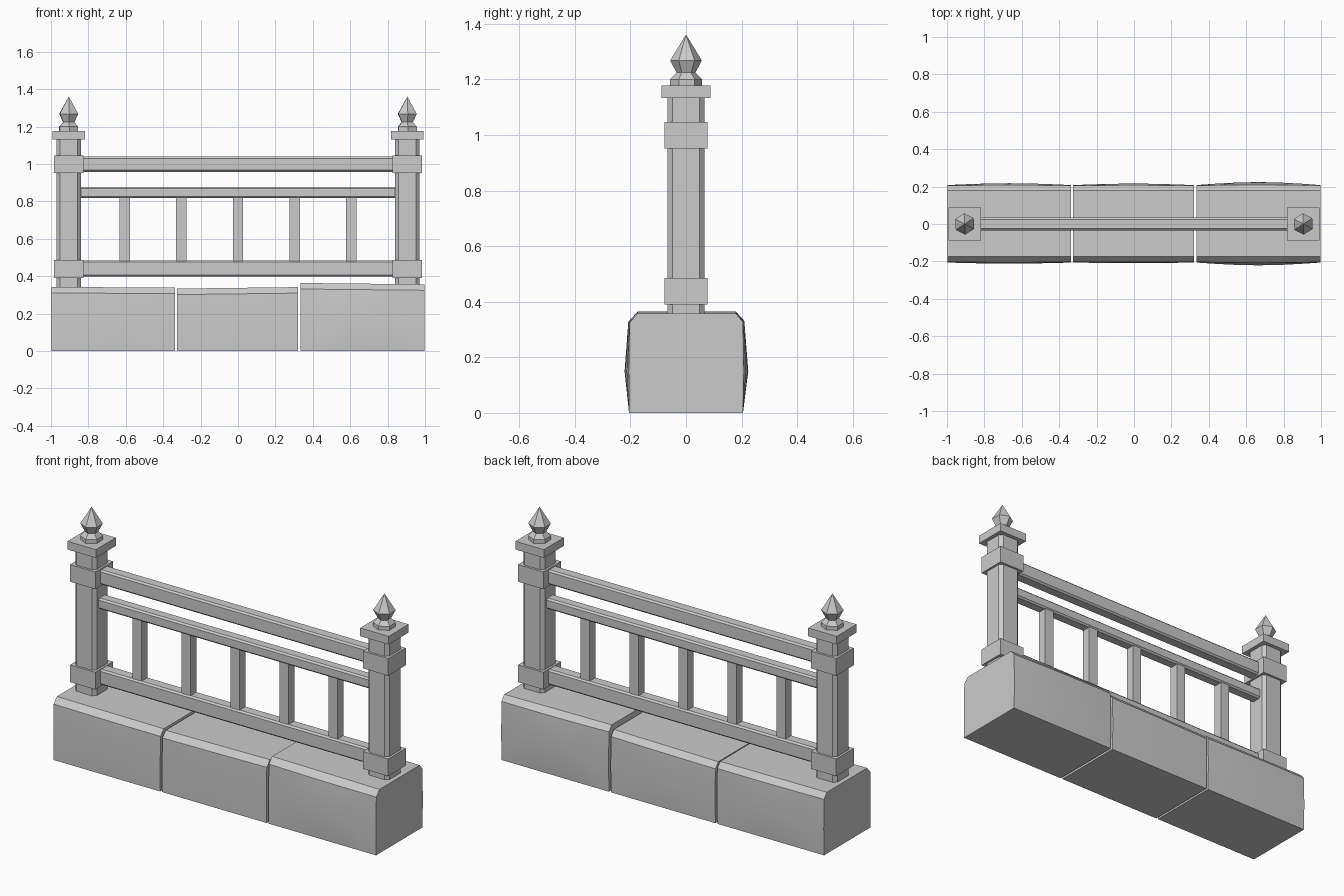
import bpy, bmesh, math

if "Cube" in bpy.data.objects:
    bpy.data.objects.remove(bpy.data.objects["Cube"])


def make(name, bm, smooth=False):
    bmesh.ops.recalc_face_normals(bm, faces=bm.faces)
    me = bpy.data.meshes.new(name)
    bm.to_mesh(me)
    bm.free()
    ob = bpy.data.objects.new(name, me)
    bpy.context.collection.objects.link(ob)
    if smooth:
        bpy.ops.object.select_all(action='DESELECT')
        ob.select_set(True)
        bpy.context.view_layer.objects.active = ob
        bpy.ops.object.shade_smooth_by_angle(angle=math.radians(25))
    return ob


def loft(name, rings, smooth=False):
    # skin between closed rings of points, capped at both ends
    bm = bmesh.new()
    vs = [[bm.verts.new(p) for p in r] for r in rings]
    n = len(vs[0])
    for a, b in zip(vs, vs[1:]):
        for i in range(n):
            j = (i + 1) % n
            bm.faces.new((a[i], a[j], b[j], b[i]))
    bm.faces.new(vs[0])
    bm.faces.new(vs[-1])
    return make(name, bm, smooth)


def box(name, x, hx, hy, z0, z1):
    return loft(name, [[(x + sx * hx, sy * hy, z) for sx, sy in
                        ((-1, -1), (1, -1), (1, 1), (-1, 1))] for z in (z0, z1)])


def chamfered(h, k, c):
    # rectangle outline with cut corners
    return [(-h + c, -k), (h - c, -k), (h, -k + c), (h, k - c),
            (h - c, k), (-h + c, k), (-h, k - c), (-h, -k + c)]


def rail(name, z0, z1, half, end):
    zc, k = (z0 + z1) / 2, (z1 - z0) / 2
    loft(name, [[(x, y, zc + z) for y, z in chamfered(half, k, 0.009)]
                for x in (-end, end)])


def stone(name, x0, x1, h0, h1, front, back):
    # worn stone: cross-section bulges toward the middle of its length
    rings = []
    for i in range(7):
        t = i / 6
        h = h0 + (h1 - h0) * t
        s = math.sin(math.pi * t)
        f, b = front * s, back * s
        x = x0 + (x1 - x0) * t
        rings.append([(x, y, z) for y, z in (
            (-0.205, 0), (-0.206 - f, 0.15), (-0.203 - f * 0.3, h - 0.032),
            (-0.175, h), (0.18, h), (0.205 + b * 0.3, h - 0.03),
            (0.208 + b, 0.15), (0.205, 0))])
    loft(name, rings, True)


# stone base
stone("base_stone_left", -0.997, -0.337, 0.343, 0.339, 0.006, 0.01)
stone("base_stone_middle", -0.325, 0.32, 0.334, 0.342, 0.003, 0.008)
stone("base_stone_right", 0.333, 0.997, 0.364, 0.357, 0.015, 0.016)

# posts with collars, cap and spear finial
for side, x in (("left", -0.905), ("right", 0.905)):
    loft("post_" + side, [[(x + a, b, z) for a, b in chamfered(0.066, 0.066, 0.018)]
                          for z in (0.32, 1.14)])
    box("lower_collar_" + side, x, 0.078, 0.078, 0.39, 0.486)
    box("upper_collar_" + side, x, 0.078, 0.078, 0.951, 1.047)
    box("cap_" + side, x, 0.088, 0.088, 1.132, 1.178)
    loft("finial_" + side, [
        [(x + r * math.cos(math.radians(93 + 60 * i)),
          r * math.sin(math.radians(93 + 60 * i)), z) for i in range(6)]
        for r, z in ((0.057, 1.17), (0.057, 1.2), (0.034, 1.224),
                     (0.057, 1.268), (0.0006, 1.36))])

# rails
rail("top_rail", 0.958, 1.04, 0.034, 0.86)
rail("middle_rail", 0.818, 0.878, 0.032, 0.86)
rail("bottom_rail", 0.398, 0.484, 0.034, 0.86)

# balusters
for i in range(5):
    box("baluster_%d" % (i + 1), (i - 2) * 0.3025, 0.028, 0.026, 0.47, 0.83)
